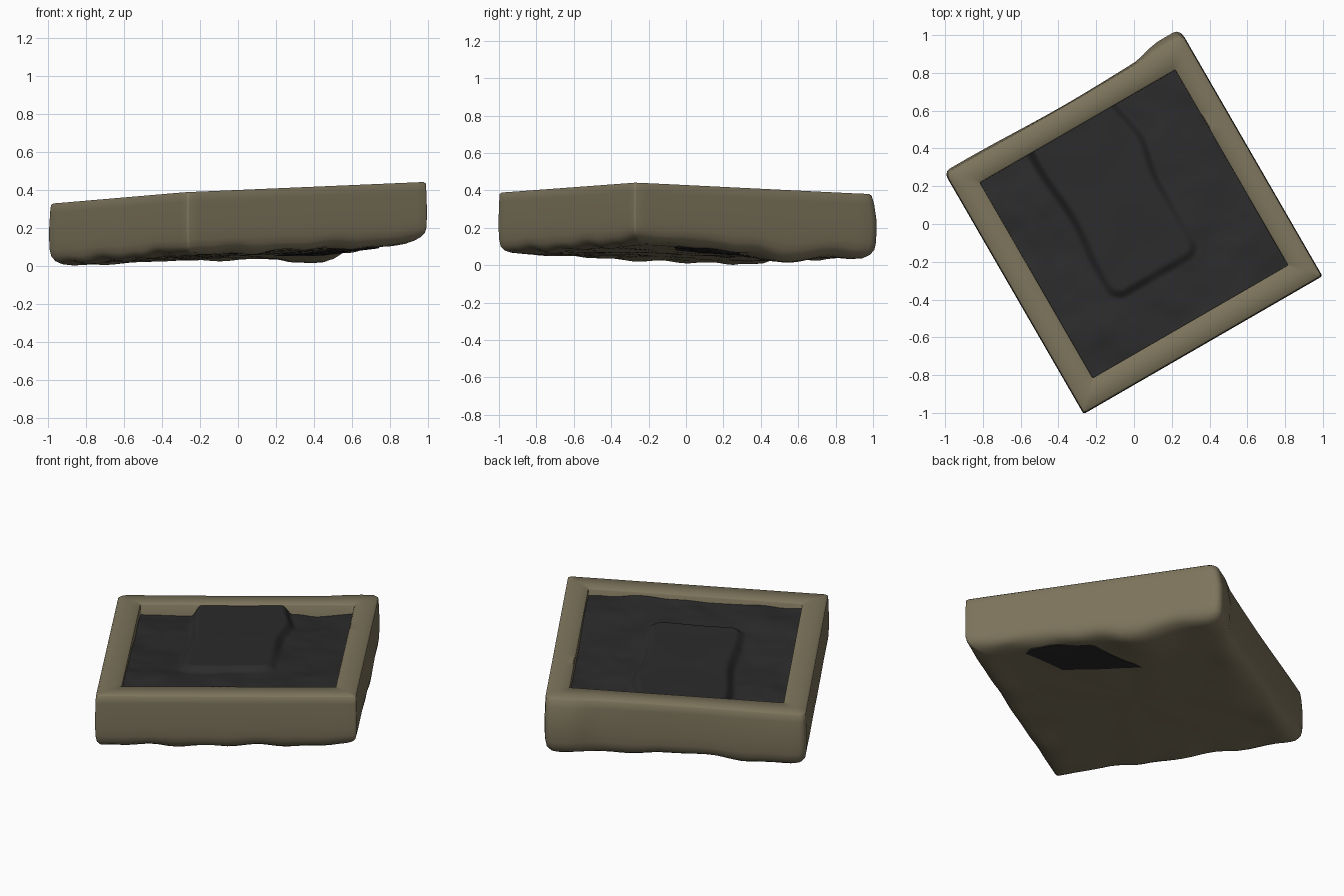
import bpy, bmesh
from math import radians, sin, cos, exp, hypot
from mathutils import Matrix, Vector, noise

old = bpy.data.objects.get("Cube")
if old:
    bpy.data.objects.remove(old, do_unlink=True)

TURN = Matrix.Rotation(radians(30), 3, 'Z')
OUTER, INNER = 0.725, 0.597
CORNERS = (0.04, 0.035, 0.012, 0.012)


def material(name, rgb, rough):
    m = bpy.data.materials.new(name)
    m.use_nodes = True
    m.diffuse_color = (*rgb, 1)
    node = m.node_tree.nodes["Principled BSDF"]
    node.inputs["Base Color"].default_value = (*rgb, 1)
    node.inputs["Roughness"].default_value = rough
    return m


def smooth(a, b, x):
    t = min(1, max(0, (x - a) / (b - a)))
    return t * t * (3 - 2 * t)


def wobble(u, v, freq, seed):
    return noise.noise(Vector((u * freq, v * freq, seed)))


def top_z(u, v):
    # gently tilted rim plane
    p = TURN @ Vector((u, v, 0))
    return 0.384 + 0.0535 * p.x - 0.0185 * p.y


def bottom_z(u, v):
    # worn underside, highest under one front corner
    s, t = (u / OUTER + 1) / 2, (v / OUTER + 1) / 2
    z = (0.055 * (1 - s) + 0.12 * s) * (1 - t) + (0.003 * (1 - s) + 0.04 * s) * t
    z -= 0.047 * exp(-((u - 0.58) ** 2 + (v - 0.25) ** 2) / 0.04)
    return max(0, z + 0.008 * wobble(u, v, 5, 2))


def floor_z(u, v):
    # softly lumpy bed, deeper toward the back, with a raised slab
    wave = 0.04 * exp(-((v - 0.38) / 0.15) ** 2) if u > 0 else -0.012 * sin(9 * v)
    dx = abs(u + 0.03) - 0.245 - wave + 0.06
    dy = -v - 0.29 + 0.06
    dist = hypot(max(dx, 0), max(dy, 0)) + min(max(dx, dy), 0) - 0.06
    slab = 1 - smooth(-0.025, 0.03, dist)
    bed = -0.047 - 0.03 * v + 0.02 * wobble(u, v, 4, 5) + 0.006 * wobble(u, v, 9, 8)
    lip = -0.01 + 0.005 * wobble(u, v, 4, 3)
    return top_z(u, v) + bed * (1 - slab) + lip * slab


def finish(name, bm, mat, angle):
    me = bpy.data.meshes.new(name)
    bm.to_mesh(me)
    bm.free()
    me.transform(TURN.to_4x4())
    me.materials.append(mat)
    ob = bpy.data.objects.new(name, me)
    bpy.context.collection.objects.link(ob)
    bpy.ops.object.select_all(action='DESELECT')
    ob.select_set(True)
    bpy.context.view_layer.objects.active = ob
    bpy.ops.object.shade_smooth_by_angle(angle=radians(angle))


def bridge(bm, rows):
    for a, b in zip(rows, rows[1:]):
        for i in range(len(a)):
            j = (i + 1) % len(a)
            bm.faces.new((a[i], a[j], b[j], b[i]))


def rounded_square(h, limit, steps=28):
    radii = [min(r, limit) for r in CORNERS]
    pts = []
    for k, r in enumerate(radii):
        turn = Matrix.Rotation(radians(90 * k), 2)
        start, end = radii[k - 1] - h, h - r
        side = [Vector((h, start + (end - start) * i / steps)) for i in range(steps + 1)]
        for a in (30, 60):
            side.append(Vector((end + r * cos(radians(a)), end + r * sin(radians(a)))))
        pts += [turn @ p for p in side]
    return pts


clay = material("olive tan", (0.205, 0.175, 0.107), 0.8)
char = material("charcoal", (0.024, 0.024, 0.025), 0.8)

# Tray: stacked rings (half width, height fraction) from underside to recess
RINGS = [(0.02, 0), (0.2, 0), (0.35, 0), (0.5, 0), (0.6, 0), (0.645, 0), (0.68, 0.025),
         (0.703, 0.07), (0.718, 0.14), (0.724, 0.24), (0.726, 0.4), (0.726, 0.6),
         (0.724, 0.85), (0.722, 0.975), (0.714, 1), (0.66, 1), (0.603, 1),
         (INNER, 0.98), (0.595, 0.6)]
bm = bmesh.new()
loops = []
for h, f in RINGS:
    ring = []
    for p in rounded_square(h, h * 0.3 if h > 0.61 else 0.006):
        u, v = p
        lo, hi = bottom_z(u, v), top_z(u, v)
        z = lo + (hi - lo) * f
        if h > 0.61:
            # back side swells toward one corner and leans in at the rim
            swell = 0.01 + 0.032 * smooth(0.42, 0.6, u) - 0.006 * cos(5 * u)
            lean = 1 - 0.5 * smooth(0.7, 1, f)
            v += smooth(0.6, 0.72, v) * swell * lean
            # front and left sides stand slightly further out
            v -= 0.012 * smooth(0.6, 0.72, -v)
            u -= 0.008 * smooth(0.6, 0.72, -u)
            z += 0.022 * wobble(u, v, 5, 4) * (1 - smooth(0, 0.35, f))
        ring.append(bm.verts.new((u, v, max(z, 0))))
    loops.append(ring)
bridge(bm, loops)
bm.faces.new(loops[0])
bmesh.ops.recalc_face_normals(bm, faces=bm.faces)
finish("tray", bm, clay, 50)

# Dark bed with its raised slab
bm = bmesh.new()
bmesh.ops.create_grid(bm, x_segments=110, y_segments=110, size=INNER + 0.002)
for vert in bm.verts:
    vert.co.z = floor_z(vert.co.x, vert.co.y)
finish("bed", bm, char, 60)

# Dark patch showing through the underside
OUTLINE = [(0.6, -0.43), (0.645, -0.38), (0.655, -0.27), (0.64, -0.1),
           (0.6, -0.01), (0.295, 0.175), (0.38, -0.29)]
bm = bmesh.new()
centre = Vector((0.52, -0.18))
rows = []
for k, drop in ((1, -0.008), (0.95, 0.004), (0.6, 0.007), (0.25, 0.008)):
    row = []
    for a, b in zip(OUTLINE, OUTLINE[1:] + OUTLINE[:1]):
        for t in range(5):
            p = centre.lerp(Vector(a).lerp(Vector(b), t / 5), k)
            row.append(bm.verts.new((p.x, p.y, bottom_z(p.x, p.y) - drop)))
    rows.append(row)
bridge(bm, rows)
bm.faces.new(rows[-1])
bmesh.ops.recalc_face_normals(bm, faces=bm.faces)
bm.normal_update()
if sum(f.normal.z for f in bm.faces) > 0:
    bmesh.ops.reverse_faces(bm, faces=bm.faces)
finish("underside_patch", bm, char, 40)
